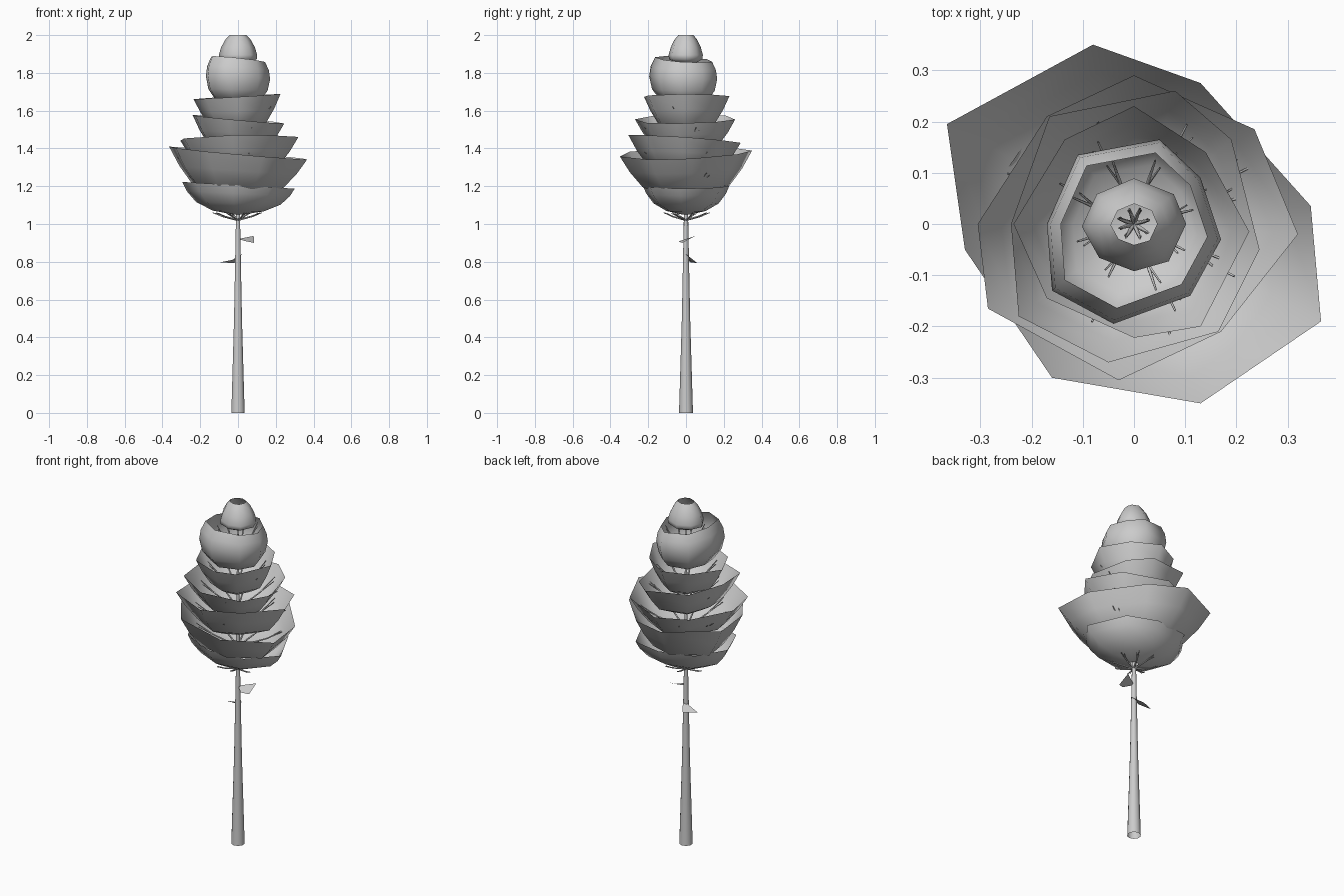
import bpy, math, random
from mathutils import Vector

if "Cube" in bpy.data.objects:
    bpy.data.objects.remove(bpy.data.objects["Cube"])

random.seed(4)
grey = bpy.data.materials.new("light_grey")
grey.diffuse_color = (0.6, 0.6, 0.6, 1)
grey.use_nodes = True
grey.node_tree.nodes["Principled BSDF"].inputs["Base Color"].default_value = grey.diffuse_color


def make(name, verts, faces, smooth=True):
    me = bpy.data.meshes.new(name)
    me.from_pydata([tuple(v) for v in verts], [], faces)
    me.materials.append(grey)
    for p in me.polygons:
        p.use_smooth = smooth
    ob = bpy.data.objects.new(name, me)
    bpy.context.collection.objects.link(ob)
    return ob


def tube(verts, faces, path, radii, n):
    # open tapered tube along a path
    base = len(verts)
    for i, p in enumerate(path):
        d = (path[min(i + 1, len(path) - 1)] - path[max(i - 1, 0)]).normalized()
        u = d.cross(Vector((0.31, 0.95, 0.05))).normalized()
        w = d.cross(u)
        for k in range(n):
            a = 2 * math.pi * k / n
            verts.append(p + (u * math.cos(a) + w * math.sin(a)) * radii[i])
    for i in range(len(path) - 1):
        for k in range(n):
            a, b = base + i * n + k, base + i * n + (k + 1) % n
            faces.append((a, b, b + n, a + n))


def tier(name, outline, z0, z1, tilt, profile):
    # open cup: the outline is scaled by s at height fraction t
    n, verts, faces = len(outline), [], []
    for s, t in profile:
        for x, y in outline:
            verts.append((x * s, y * s, z0 + (z1 - z0 + tilt[0] * x + tilt[1] * y) * t))
    for i in range(len(profile) - 1):
        for k in range(n):
            a, b = i * n + k, i * n + (k + 1) % n
            faces.append((a, b, b + n, a + n))
    make(name, verts, faces)


# trunk
v, f = [], []
tube(v, f, [Vector((0, 0, z)) for z in (0, 0.5, 1.0, 1.5, 1.9)],
     [0.037, 0.022, 0.012, 0.008, 0.003], 10)
make("trunk", v, f)

# foliage tiers (outlines run clockwise from the back)
bowl = [(0.08, 0), (0.45, 0.12), (0.75, 0.38), (0.92, 0.72), (1, 1)]
cup = [(0.06, 0), (0.4, 0.08), (0.66, 0.26), (0.85, 0.62), (1, 1)]
tier("foliage_1", [(0.02, .23), (.2, .18), (.3, -.03), (.17, -.19), (-.03, -.23),
     (-.22, -.15), (-.295, .04), (-.19, .19)], 1.05, 1.205, (-.06, 0), bowl)
tier("foliage_2", [(-.08, .35), (.13, .275), (.345, .035), (.365, -.19), (.13, -.35),
     (-.16, -.3), (-.33, -.05), (-.365, .195)], 1.14, 1.375, (-.085, .02), cup)
tier("foliage_3", [(0, .29), (.235, .185), (.32, -.02), (.17, -.21), (-.03, -.305),
     (-.285, -.165), (-.305, 0), (-.17, .21)], 1.25, 1.45, (.03, -.07), cup)
tier("foliage_4", [(.08, .26), (.19, .165), (.245, -.05), (.165, -.21), (-.05, -.27),
     (-.225, -.18), (-.24, 0), (-.165, .21)], 1.37, 1.555, (-.09, .02), cup)
tier("foliage_5", [(0, .23), (.14, .14), (.225, -.015), (.13, -.2), (0, -.222),
     (-.17, -.145), (-.235, 0), (-.135, .165)], 1.48, 1.675, (.06, .01), cup)
tier("foliage_6", [(.05, .165), (.13, .09), (.17, -.03), (.11, -.14), (-.04, -.195),
     (-.16, -.13), (-.17, 0), (-.11, .135)], 1.64, 1.87, (-.08, -.05),
     [(.1, 0), (.7, .07), (.92, .3), (1, .58), (.96, .8), (.84, 1)])
tier("foliage_top", [(0, .092), (.08, .06), (.105, 0), (.07, -.075), (0, -.095),
     (-.07, -.068), (-.105, -.005), (-.075, .06)], 1.85, 2.0, (0, 0),
     [(.1, 0), (.6, .03), (.95, .15), (.97, .3), (.85, .57), (.65, .83), (.43, 1)])

# whorls of forked twigs: base height, reach, rise
v, f = [], []
for z, reach, rise in [(1.02, .14, .04), (1.15, .26, .12), (1.25, .25, .13),
                       (1.37, .23, .14), (1.48, .18, .14), (1.68, .13, .16),
                       (1.85, .035, .12)]:
    for k in range(8):
        a = math.radians(20 + 45 * k) + random.uniform(-.12, .12)
        out = Vector((math.cos(a), math.sin(a), 0))
        side = Vector((-out.y, out.x, 0))
        r = reach * random.uniform(.85, 1.05)
        p0 = Vector((0, 0, z))
        p1 = out * r * .6 + Vector((0, 0, z + rise * .5))
        p2 = out * r + Vector((0, 0, z + rise))
        tube(v, f, [p0, p1, p2], [.005, .004, .002], 5)
        tube(v, f, [p1, p1.lerp(p2, .8) + side * r * .1 * (-1) ** k], [.003, .002], 4)
make("twigs", v, f)

# two loose leaves on the bare trunk
make("upper_leaf", [(0, 0, .92), (.045, -.04, .908), (.085, -.02, .9), (.083, .05, .937)],
     [(0, 1, 2, 3)], False)
make("lower_leaf", [(.02, 0, .84), (-.03, .005, .81), (-.095, .025, .797), (-.02, .06, .793)],
     [(0, 1, 2, 3)], False)
